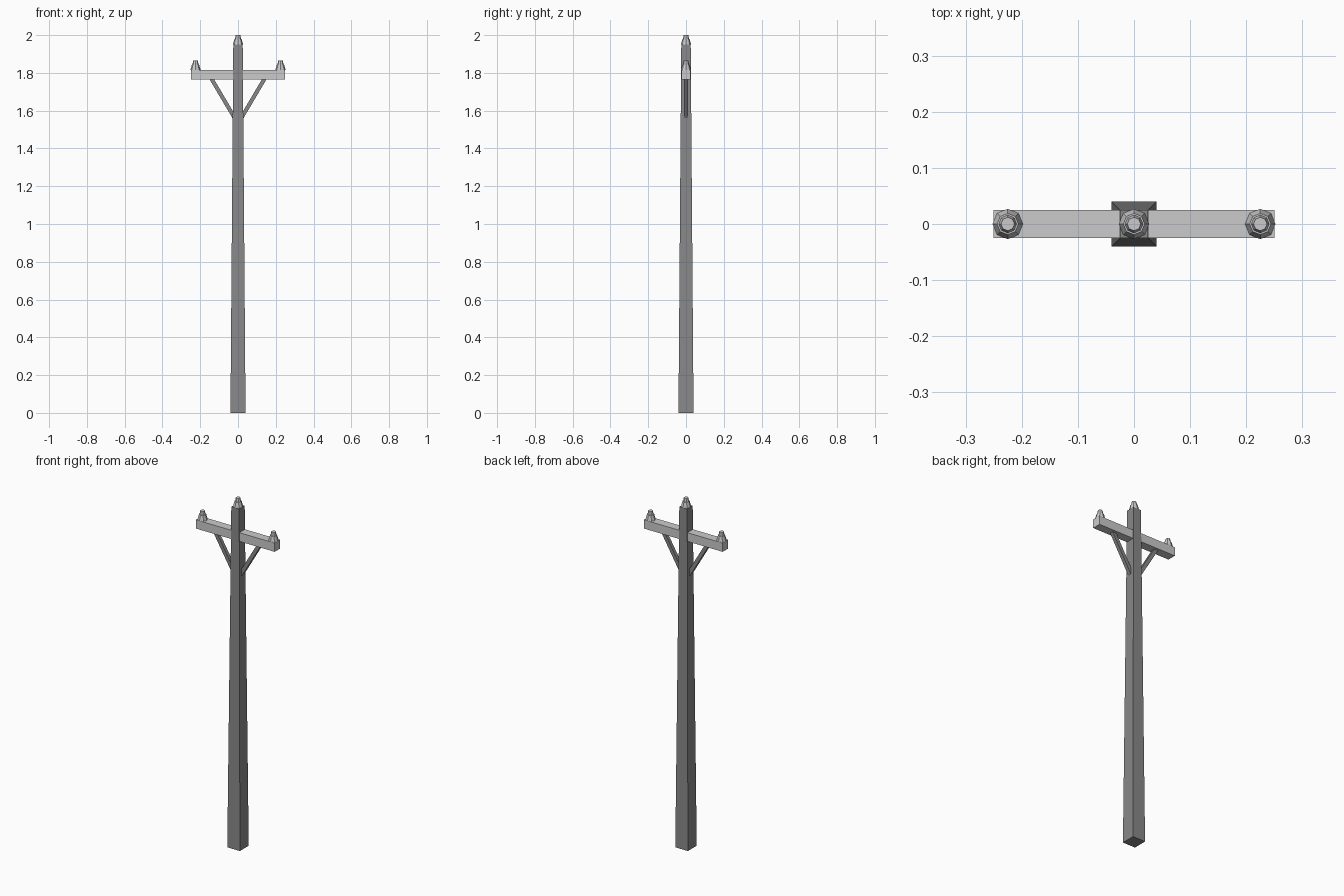
import bpy, bmesh, math
from mathutils import Vector, Matrix

if "Cube" in bpy.data.objects:
    bpy.data.objects.remove(bpy.data.objects["Cube"])

dark = bpy.data.materials.new("dark_grey")
dark.diffuse_color = (0.25, 0.25, 0.25, 1)
dark.use_nodes = True
dark.node_tree.nodes["Principled BSDF"].inputs["Base Color"].default_value = dark.diffuse_color


def finish(bm, name, material=None):
    bmesh.ops.recalc_face_normals(bm, faces=bm.faces)
    mesh = bpy.data.meshes.new(name)
    bm.to_mesh(mesh)
    bm.free()
    if material:
        mesh.materials.append(material)
    obj = bpy.data.objects.new(name, mesh)
    bpy.context.collection.objects.link(obj)
    return obj


def lathe(name, profile, sides, x=0, turn=0, material=None):
    """Stack polygon rings from (radius, z) pairs, capped at both ends."""
    bm = bmesh.new()
    rings = []
    for r, z in profile:
        angles = [turn + 2 * math.pi * i / sides for i in range(sides)]
        rings.append([bm.verts.new((x + r * math.cos(a), r * math.sin(a), z)) for a in angles])
    for low, high in zip(rings, rings[1:]):
        for i in range(sides):
            j = (i + 1) % sides
            bm.faces.new((low[i], low[j], high[j], high[i]))
    bm.faces.new(rings[0][::-1])
    bm.faces.new(rings[-1])
    return finish(bm, name, material)


def beam(name, start, end, width, depth, material=None):
    """Rectangular bar between two points in the XZ plane."""
    a, b = Vector(start), Vector(end)
    d = b - a
    bm = bmesh.new()
    bmesh.ops.create_cube(bm, size=1)
    size = Matrix.Diagonal((width, depth, d.length, 1))
    tilt = Matrix.Rotation(math.atan2(d.x, d.z), 4, 'Y')
    bm.transform(Matrix.Translation((a + b) / 2) @ tilt @ size)
    return finish(bm, name, material)


# Tapered square pole
lathe("pole", [(0.04 * math.sqrt(2), 0), (0.025 * math.sqrt(2), 1.95)], 4,
      turn=math.pi / 4, material=dark)

# Cross arm
beam("cross_arm", (-0.25, 0, 1.79), (0.25, 0, 1.79), 0.05, 0.05)

# Diagonal braces under the arm
for side, label in ((-1, "left"), (1, "right")):
    beam(f"{label}_brace", (side * 0.021, 0, 1.567), (side * 0.147, 0, 1.78), 0.021, 0.02, dark)

# Eight-sided insulators: two on the arm, one on the pole top
for label, x, z in (("left", -0.225, 1.815), ("right", 0.225, 1.815), ("top", 0, 1.95)):
    lathe(f"{label}_insulator",
          [(0.027, z), (0.019, z + 0.03), (0.016, z + 0.03), (0.012, z + 0.05)], 8, x=x)
